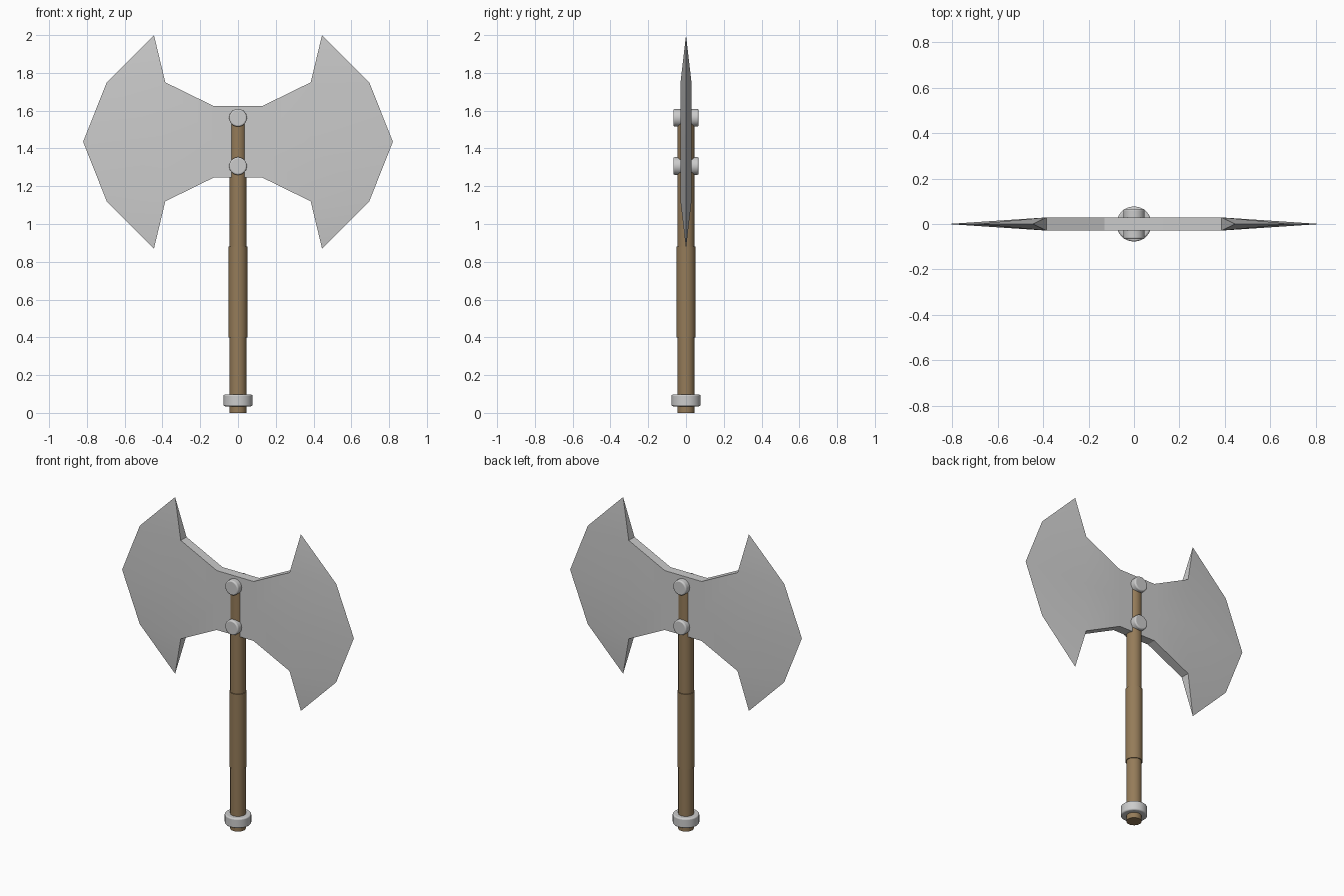
import bpy, bmesh, math

if "Cube" in bpy.data.objects:
    bpy.data.objects.remove(bpy.data.objects["Cube"])

wood = bpy.data.materials.new("wood")
wood.diffuse_color = (0.30, 0.20, 0.10, 1)
wood.use_nodes = True
wood.node_tree.nodes["Principled BSDF"].inputs["Base Color"].default_value = wood.diffuse_color


def cylinder(name, radius, z0, z1, y=None, bevel=0, mat=None):
    # upright from z0 to z1, or along y (half length y) at height z0
    if y is None:
        depth, loc, rot = z1 - z0, (0, 0, (z0 + z1) / 2), (0, 0, 0)
    else:
        depth, loc, rot = 2 * y, (0, 0, z0), (math.pi / 2, 0, 0)
    bpy.ops.mesh.primitive_cylinder_add(vertices=32, radius=radius, depth=depth,
                                        location=loc, rotation=rot)
    ob = bpy.context.object
    ob.name = name
    if mat:
        ob.data.materials.append(mat)
    bpy.ops.object.shade_smooth_by_angle(angle=math.radians(35))
    if bevel:
        b = ob.modifiers.new("bevel", 'BEVEL')
        b.width, b.segments = bevel, 3
    return ob


# Wooden handle and thicker grip
cylinder("handle", 0.045, 0, 1.57, mat=wood)
cylinder("grip", 0.05, 0.40, 0.88, mat=wood)

# Pommel ring
cylinder("pommel_ring", 0.077, 0.035, 0.097, bevel=0.008)

# Rivets through the head
for i, z in enumerate((1.562, 1.307)):
    cylinder(f"rivet_{i + 1}", 0.047, z, z, y=0.067, bevel=0.008)

# Head block
T, MID = 0.029, 1.435
bpy.ops.mesh.primitive_cube_add(size=1, location=(0, 0, MID))
block = bpy.context.object
block.name = "head_block"
block.scale = (0.26, 2 * T, 0.38)


def blade(name, side):
    bm = bmesh.new()
    # upper half profile: thick root points, then sharp cutting-edge points
    root = [(0.13, 0.19), (0.385, 0.315)]
    edge = [(0.445, 0.565), (0.695, 0.315), (0.82, 0)]
    tip, shoulder, nose = [(x, z) for x, z in edge]
    a, b = root
    a0, b0 = (a[0], 0), (b[0], 0)
    thick = {a, b, a0, b0}
    for up in (1, -1):
        def v(p, s):
            y = T * s if p in thick else 0
            return bm.verts.new((side * p[0], y, MID + up * p[1]))
        # both cheeks
        for s in (-1, 1):
            for face in ((a0, b0, b, a), (b, shoulder, tip),
                         (b0, shoulder, b), (b0, nose, shoulder)):
                bm.faces.new([v(p, s) for p in face])
        # narrow walls between cheeks
        bm.faces.new([v(a, -1), v(b, -1), v(b, 1), v(a, 1)])
        bm.faces.new([v(b, -1), v(tip, 1), v(b, 1)])
        bm.faces.new([v(a0, -1), v(a, -1), v(a, 1), v(a0, 1)])
    bmesh.ops.remove_doubles(bm, verts=bm.verts, dist=0.0005)
    bmesh.ops.recalc_face_normals(bm, faces=bm.faces)
    me = bpy.data.meshes.new(name)
    bm.to_mesh(me)
    bm.free()
    ob = bpy.data.objects.new(name, me)
    bpy.context.collection.objects.link(ob)
    bpy.ops.object.select_all(action='DESELECT')
    ob.select_set(True)
    bpy.context.view_layer.objects.active = ob
    bpy.ops.object.shade_smooth_by_angle(angle=math.radians(30))


# Twin blades
blade("blade_right", 1)
blade("blade_left", -1)
